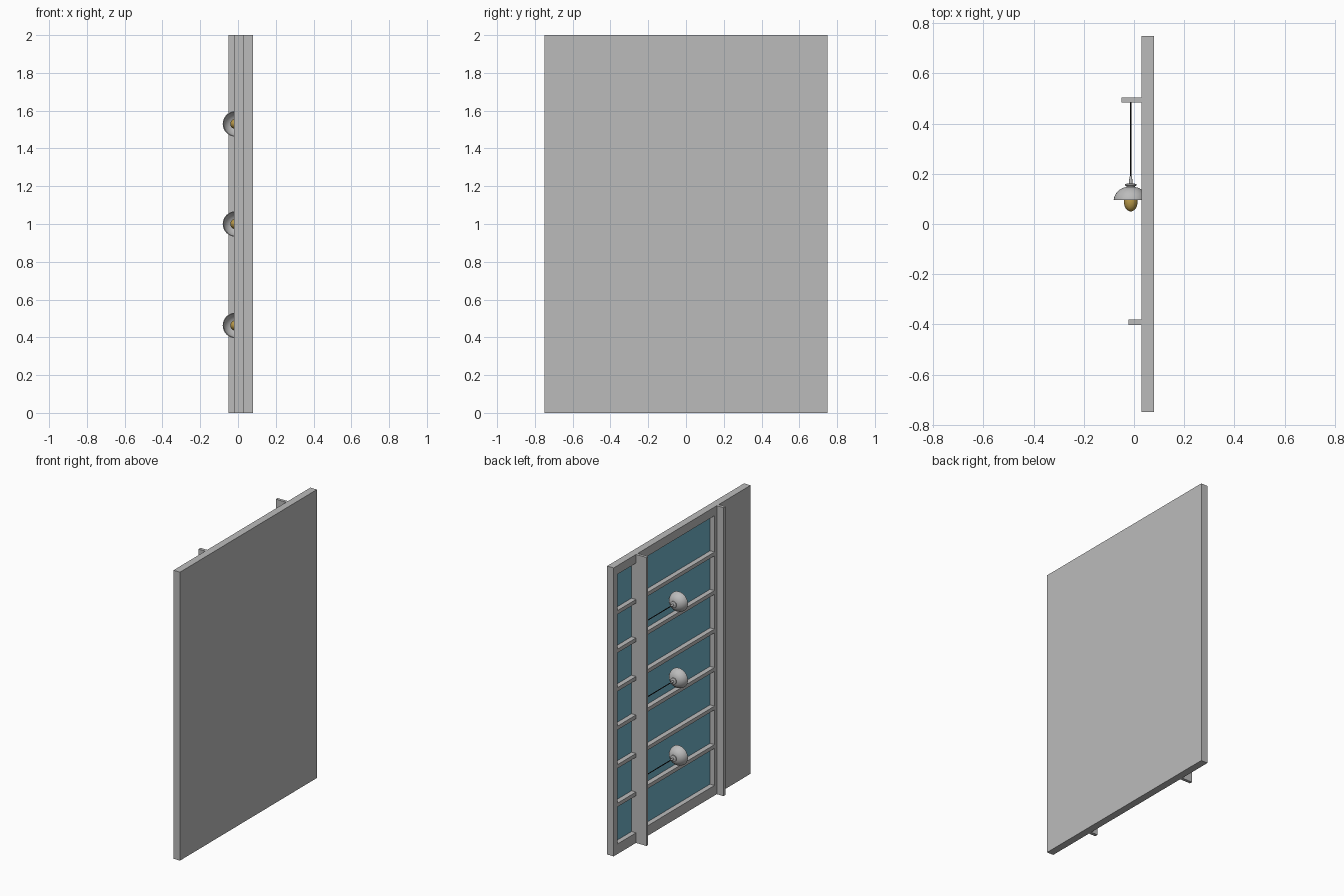
import bpy, bmesh, math
from mathutils import Matrix

if "Cube" in bpy.data.objects:
    bpy.data.objects.remove(bpy.data.objects["Cube"])


def material(name, rgb):
    m = bpy.data.materials.new(name)
    m.diffuse_color = (*rgb, 1)
    m.use_nodes = True
    m.node_tree.nodes["Principled BSDF"].inputs["Base Color"].default_value = m.diffuse_color
    return m


GREY = material("light grey", (0.5, 0.5, 0.5))
BLUE = material("blue glass", (0.16, 0.44, 0.58))
BLACK = material("black cord", (0.01, 0.01, 0.01))
GOLD = material("warm gold", (0.5, 0.33, 0.07))


def boxes(name, mat, spans):
    """One object from (x0, x1, y0, y1, z0, z1) blocks."""
    bm = bmesh.new()
    for x0, x1, y0, y1, z0, z1 in spans:
        bmesh.ops.create_cube(bm, size=1, matrix=Matrix.Translation(
            ((x0 + x1) / 2, (y0 + y1) / 2, (z0 + z1) / 2))
            @ Matrix.Diagonal((x1 - x0, y1 - y0, z1 - z0, 1)))
    return finish(name, mat, bm)


def finish(name, mat, bm):
    me = bpy.data.meshes.new(name)
    bm.to_mesh(me)
    bm.free()
    me.materials.append(mat)
    ob = bpy.data.objects.new(name, me)
    bpy.context.collection.objects.link(ob)
    return ob


def lathe(name, mat, profile, z, steps=32):
    """Spin (radius, y) points around a line along y at the lamp centre."""
    bm = bmesh.new()
    vs = [bm.verts.new((LAMP_X + r, y, z)) for r, y in profile]
    es = [bm.edges.new(p) for p in zip(vs, vs[1:])]
    bmesh.ops.spin(bm, geom=vs + es, cent=(LAMP_X, 0, z), axis=(0, 1, 0),
                   angle=math.tau, steps=steps)
    bmesh.ops.remove_doubles(bm, verts=bm.verts, dist=0.0002)
    bmesh.ops.recalc_face_normals(bm, faces=bm.faces)
    ob = finish(name, mat, bm)
    bpy.context.view_layer.objects.active = ob
    ob.select_set(True)
    bpy.ops.object.shade_smooth_by_angle(angle=math.radians(40))
    ob.select_set(False)
    return ob


FACE, GLASS, BACK = 0.03, 0.067, 0.08
LOW, HIGH = 0.07, 1.94
LAMP_X = -0.013
bays = [(0.505, 0.706), (-0.355, 0.475)]

# Wall slab with two tall recessed window bays
wall = boxes("wall_slab", GREY, [(FACE, BACK, -0.75, 0.75, 0, 2)])
cutter = boxes("bay_cutter", GREY,
               [(FACE - 0.05, GLASS, a, b, LOW, HIGH) for a, b in bays])
cutter.hide_render = True
cutter.hide_set(True)
cut = wall.modifiers.new("bays", "BOOLEAN")
cut.object = cutter
cut.solver = 'EXACT'
bpy.context.view_layer.objects.active = wall
bpy.ops.object.modifier_apply(modifier="bays")
bpy.data.objects.remove(cutter)

# Glass panes at the back of the bays
boxes("window_glass", BLUE,
      [(GLASS - 0.003, GLASS + 0.001, a, b, LOW, HIGH) for a, b in bays])

# Six glazing bars across each bay
boxes("glazing_bars", GREY,
      [(FACE, GLASS, a, b, z - 0.013, z + 0.013)
       for a, b in bays for z in [0.34 + 0.267 * k for k in range(6)]])

# Full-height fins beside the main bay
boxes("lamp_fin", GREY, [(-0.05, FACE, 0.485, 0.505, 0, 2)])
boxes("narrow_fin", GREY, [(-0.022, FACE, -0.402, -0.38, 0, 2)])

# Three pendant lamps
outer = [(0.068, 0.095), (0.067, 0.104), (0.060, 0.120), (0.047, 0.135),
         (0.032, 0.144), (0.014, 0.148)]
inner = [(max(r - 0.004, 0), y - 0.004) for r, y in outer[1:]]
shade = [(0.064, 0.095)] + outer + [(0, 0.148)]
shade = [(0, 0.144)] + inner[::-1] + shade
bulb = [(0.0275 * math.sin(t), 0.09 - 0.04 * math.cos(t))
        for t in [math.pi * k / 12 for k in range(13)]]
cap = [(0, 0.147), (0.016, 0.147), (0.016, 0.151), (0.022, 0.153),
       (0.022, 0.159), (0.016, 0.161), (0.007, 0.162), (0.007, 0.172),
       (0.005, 0.186), (0.003, 0.192), (0, 0.192)]
cord = [(0, 0.188), (0.0032, 0.188), (0.0032, 0.487), (0, 0.487)]
for i, z in enumerate((0.463, 1.0, 1.53)):
    lathe(f"lamp_shade_{i}", GREY, shade, z)
    lathe(f"lamp_bulb_{i}", GOLD, bulb, z, 24)
    lathe(f"lamp_cap_{i}", GREY, cap, z, 24)
    lathe(f"lamp_cord_{i}", BLACK, cord, z, 10)
